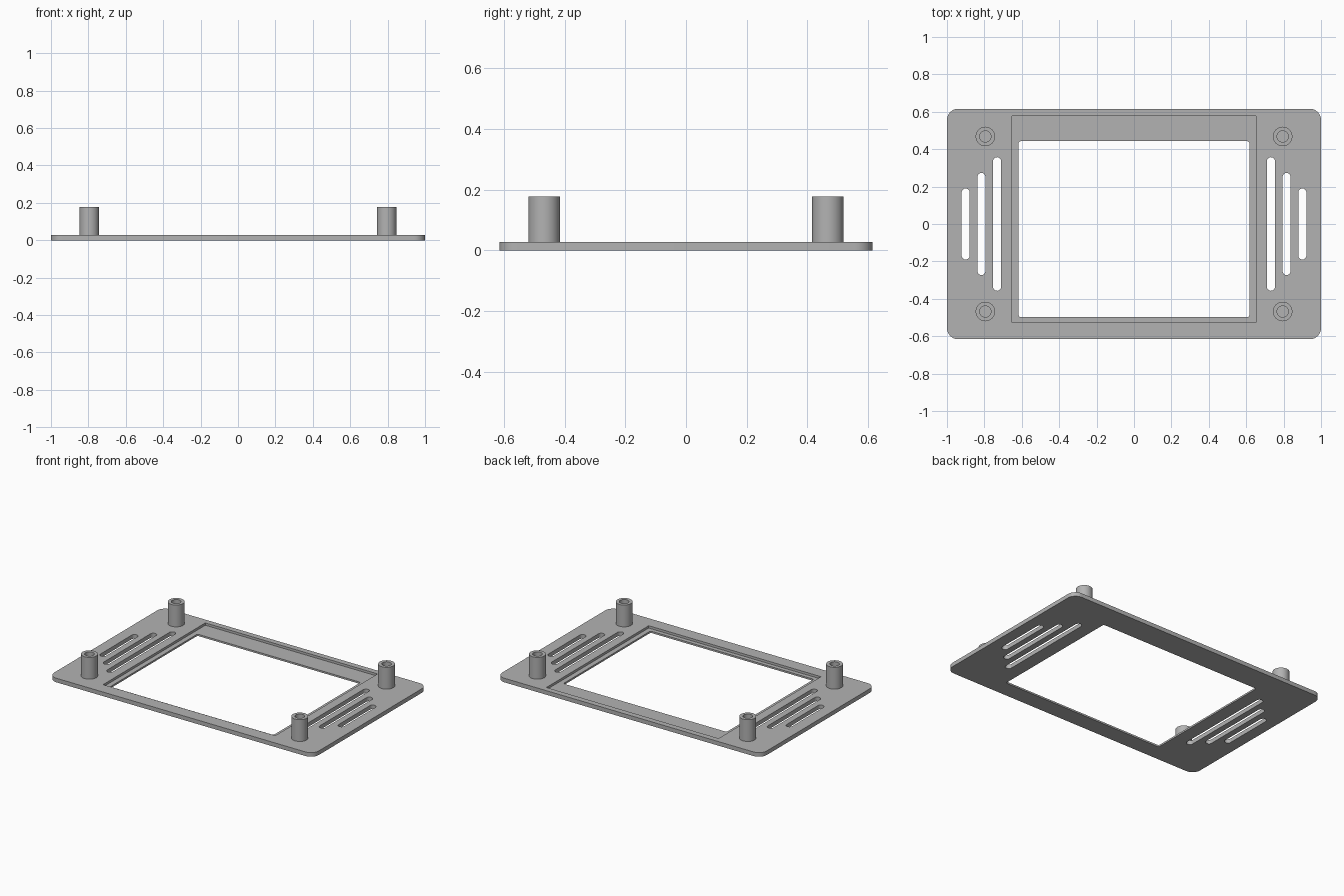
import bpy, bmesh, math

cube = bpy.data.objects.get("Cube")
if cube:
    bpy.data.objects.remove(cube, do_unlink=True)

THICK = 0.028      # plate thickness
LEDGE = 0.012      # height of the recess floor
POST_TOP = 0.177

grey = bpy.data.materials.new("plain_grey")
grey.use_nodes = True
grey.diffuse_color = (0.45, 0.45, 0.45, 1)
grey.node_tree.nodes["Principled BSDF"].inputs["Base Color"].default_value = (0.45, 0.45, 0.45, 1)


def add_object(name, bm):
    bmesh.ops.recalc_face_normals(bm, faces=bm.faces)
    mesh = bpy.data.meshes.new(name)
    bm.to_mesh(mesh)
    bm.free()
    mesh.materials.append(grey)
    obj = bpy.data.objects.new(name, mesh)
    bpy.context.collection.objects.link(obj)
    return obj


def rounded_outline(x0, x1, y0, y1, radius, steps):
    """Corner points of a rounded rectangle, counter-clockwise."""
    if radius == 0:
        return [(x1, y1), (x0, y1), (x0, y0), (x1, y0)]
    centres = [(x1 - radius, y1 - radius), (x0 + radius, y1 - radius),
               (x0 + radius, y0 + radius), (x1 - radius, y0 + radius)]
    points = []
    for corner, (cx, cy) in enumerate(centres):
        for i in range(steps + 1):
            a = (corner + i / steps) * math.pi / 2
            points.append((cx + radius * math.cos(a), cy + radius * math.sin(a)))
    return points


def slab(name, x0, x1, y0, y1, z0, z1, radius=0, steps=8):
    bm = bmesh.new()
    outline = rounded_outline(x0, x1, y0, y1, radius, steps)
    face = bm.faces.new([bm.verts.new((x, y, z0)) for x, y in outline])
    new = bmesh.ops.extrude_face_region(bm, geom=[face])["geom"]
    bmesh.ops.translate(bm, vec=(0, 0, z1 - z0),
                        verts=[v for v in new if isinstance(v, bmesh.types.BMVert)])
    bmesh.ops.remove_doubles(bm, verts=bm.verts, dist=0.00001)
    return add_object(name, bm)


def ring_post(name, x, y, outer, inner, segments=48):
    """Hollow post spun from a stepped profile."""
    bm = bmesh.new()
    profile = [(outer, THICK), (outer, POST_TOP), (inner, POST_TOP), (inner, THICK + 0.002), (0, THICK + 0.002)]
    verts = [bm.verts.new((x + r, y, z)) for r, z in profile]
    edges = [bm.edges.new(pair) for pair in zip(verts, verts[1:])]
    bmesh.ops.spin(bm, geom=verts + edges, cent=(x, y, 0), axis=(0, 0, 1),
                   angle=2 * math.pi, steps=segments)
    bmesh.ops.remove_doubles(bm, verts=bm.verts, dist=0.0001)
    return add_object(name, bm)


# Plate with recess, screen window and vent slots
plate = slab("bezel_plate", -1, 1, -0.616, 0.616, 0, THICK, 0.06)
cutters = [
    slab("recess_cutter", -0.651, 0.651, -0.527, 0.577, LEDGE, 0.1),
    slab("window_cutter", -0.617, 0.617, -0.498, 0.443, -0.1, 0.2, 0.012, 4),
]
for side in (-1, 1):
    for x, half in ((0.9, 0.19), (0.816, 0.273), (0.732, 0.357)):
        cutters.append(slab("slot_cutter", side * x - 0.0215, side * x + 0.0215,
                            -half, half, -0.1, 0.1, 0.0215))
for cutter in cutters:
    cutter.hide_render = True
    mod = plate.modifiers.new(cutter.name, "BOOLEAN")
    mod.operation = "DIFFERENCE"
    mod.solver = "EXACT"
    mod.object = cutter

# Bake the cuts and drop the cutters
depsgraph = bpy.context.evaluated_depsgraph_get()
cut_mesh = bpy.data.meshes.new_from_object(plate.evaluated_get(depsgraph))
plate.modifiers.clear()
plate.data = cut_mesh
for cutter in cutters:
    bpy.data.objects.remove(cutter, do_unlink=True)

# Four hollow mounting posts
parts = [plate]
for x, side in ((0.795, "left"), (-0.795, "right")):
    for y, end in ((-0.468, "front"), (0.468, "back")):
        parts.append(ring_post(f"{end}_{side}_post", x, y, 0.052, 0.03))

# Smooth round walls, keep hard edges
bpy.ops.object.select_all(action="DESELECT")
for part in parts:
    part.select_set(True)
bpy.context.view_layer.objects.active = plate
bpy.ops.object.shade_smooth_by_angle(angle=math.radians(30))
